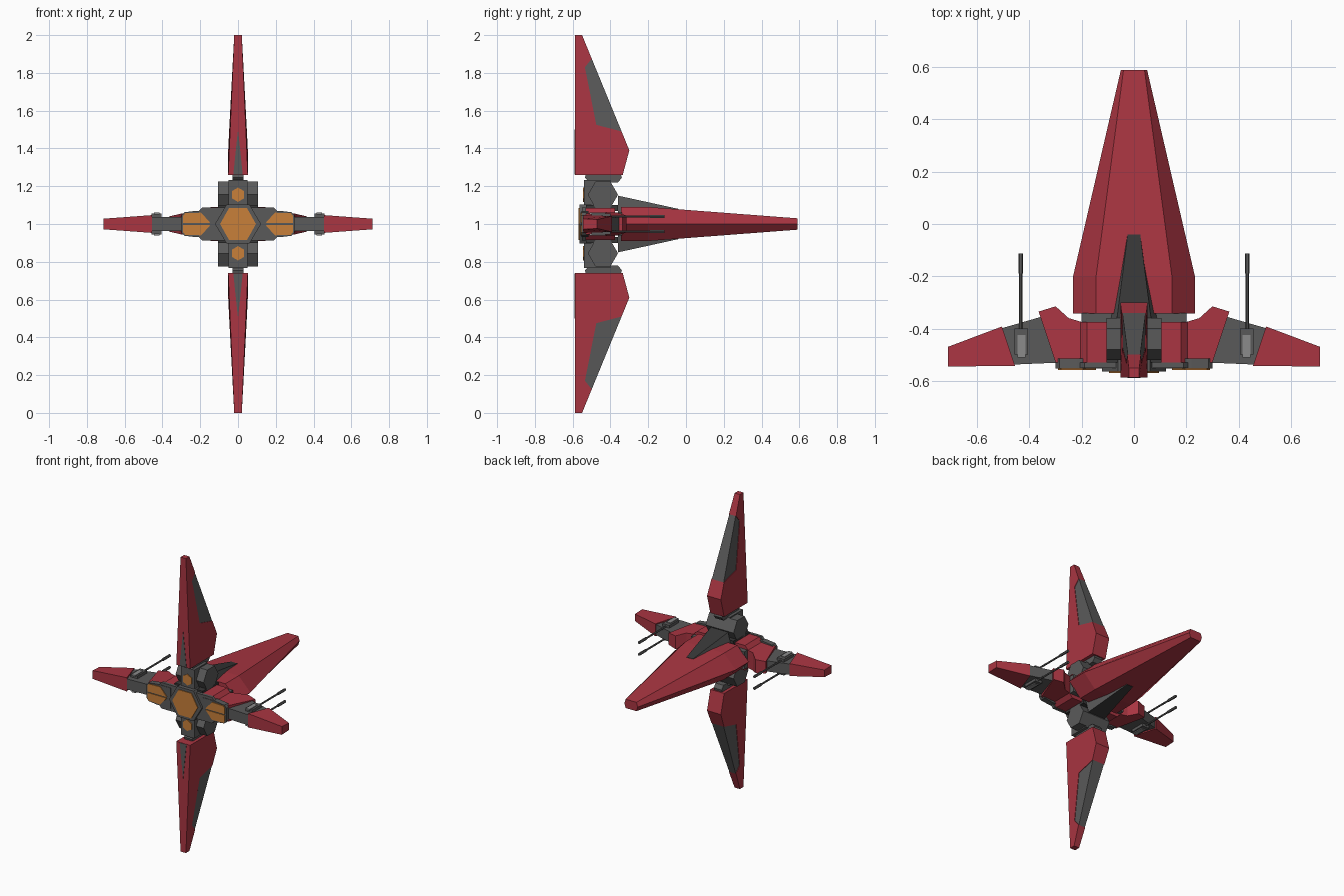
import bpy, bmesh, math

if "Cube" in bpy.data.objects:
    bpy.data.objects.remove(bpy.data.objects["Cube"])


def material(name, rgb):
    m = bpy.data.materials.new(name)
    m.diffuse_color = (*rgb, 1)
    m.use_nodes = True
    m.node_tree.nodes["Principled BSDF"].inputs["Base Color"].default_value = m.diffuse_color
    return m


RED = material("hull red", (0.40, 0.036, 0.054))
GRAY = material("mid gray", (0.102, 0.102, 0.102))
DARK = material("dark gray", (0.038, 0.038, 0.038))
ORANGE = material("engine orange", (0.58, 0.216, 0.042))
LIGHT = material("light gray", (0.26, 0.26, 0.26))


def loft(name, rings, mat, sx=1, sz=1):
    """Closed skin through rings of points; z is measured from the ship's axis."""
    bm = bmesh.new()
    vs = [[bm.verts.new((sx * x, y, 1 + sz * z)) for x, y, z in r] for r in rings]
    n = len(vs[0])
    for a, b in zip(vs, vs[1:]):
        for i in range(n):
            j = (i + 1) % n
            bm.faces.new((a[i], a[j], b[j], b[i]))
    bm.faces.new(vs[0])
    bm.faces.new(vs[-1])
    bmesh.ops.recalc_face_normals(bm, faces=bm.faces)
    me = bpy.data.meshes.new(name)
    bm.to_mesh(me)
    bm.free()
    me.materials.append(mat)
    ob = bpy.data.objects.new(name, me)
    bpy.context.collection.objects.link(ob)
    return ob


def place(axis, a, b, d):
    return {"x": (d, a, b), "y": (a, d, b), "z": (a, b, d)}[axis]


def prism(name, poly, lo, hi, axis, mat, sx=1, sz=1):
    """Extrude a 2D outline from lo to hi along an axis."""
    return loft(name, [[place(axis, a, b, d) for a, b in poly] for d in (lo, hi)], mat, sx, sz)


def slab(name, pts, axis, mat, sx=1, sz=1, shift=0):
    """Outline whose points carry their own half thickness."""
    rings = [[place(axis, a, b + shift, s * h) for a, b, h in pts] for s in (-1, 1)]
    return loft(name, rings, mat, sx, sz)


def box(name, x0, x1, y0, y1, z0, z1, mat, sx=1, sz=1):
    return prism(name, [(x0, y0), (x1, y0), (x1, y1), (x0, y1)], z0, z1, "z", mat, sx, sz)


def hexagon(r, ca=0, cb=0, sb=1.0):
    return [(ca + r * math.cos(math.pi * k / 3), cb + sb * r * math.sin(math.pi * k / 3))
            for k in range(6)]


def rod(name, x, z, r, y0, y1, mat, sx, sz):
    return prism(name, hexagon(r, x, z), y0, y1, "y", mat, sx, sz)


# Long pointed hull with a six-sided section
def hull_ring(y, w, t, h):
    return [(-w, y, 0), (-t, y, h), (t, y, h), (w, y, 0), (t, y, -h), (-t, y, -h)]


loft("hull", [hull_ring(0.59, 0.05, 0.04, 0.03), hull_ring(-0.2, 0.233, 0.145, 0.09),
              hull_ring(-0.343, 0.233, 0.145, 0.09)], RED)

# Rear body, engine plate and main engine
prism("rear_body", [(-.215, -.05), (-.18, -.085), (.18, -.085), (.215, -.05),
                    (.215, .05), (.18, .085), (-.18, .085), (-.215, .05)],
      -0.53, -0.375, "y", RED)
box("body_neck", -0.2, 0.2, -0.38, -0.34, -0.06, 0.06, GRAY)
prism("engine_plate", [(-.215, -.06), (-.19, -.088), (.19, -.088), (.215, -.06),
                       (.215, .06), (.19, .088), (-.19, .088), (-.215, .06)],
      -0.55, -0.53, "y", GRAY)
prism("engine_rim", hexagon(0.122, sb=0.97), -0.565, -0.50, "y", GRAY)
prism("engine_glow", hexagon(0.095, sb=1.03), -0.57, -0.56, "y", ORANGE)


def wing_half(z):
    """Half thickness of an upright wing at a height above the axis."""
    return 0.02 + 0.032 * min(1, (1 - z) / 0.6)


for sz, lvl in ((1, "upper"), (-1, "lower")):
    # Tapered ridge on the hull, dark on top and lighter on its flanks
    ridge = loft(lvl + "_ridge", [
        [(-.025, -.04, .05), (.025, -.04, .05), (.024, -.04, .08), (-.024, -.04, .08)],
        [(-.09, -.36, .05), (.09, -.36, .05), (.065, -.36, .15), (-.065, -.36, .15)]],
        DARK, sz=sz)
    ridge.data.materials.append(GRAY)
    for f in ridge.data.polygons:
        f.material_index = int(abs(f.normal.x) > 0.5)

    # Hub carrying the upright wing, with a small engine
    prism(lvl + "_hub", hexagon(0.08, -0.44, 0.155), -0.105, 0.105, "x", GRAY, sz=sz)
    box(lvl + "_hub_housing", -.05, .05, -.54, -.40, .085, .232, GRAY, sz=sz)
    prism(lvl + "_engine_glow", [(b, a) for a, b in hexagon(0.038, 0.155, 0)],
          -0.546, -0.538, "y", ORANGE, sz=sz)
    prism(lvl + "_wing_root", [(-.51, .22), (-.36, .22), (-.34, .245), (-.345, .265),
                               (-.53, .265), (-.535, .245)], -.03, .03, "x", GRAY, sz=sz)
    box(lvl + "_hub_foot", -.105, .105, -.53, -.36, .07, .10, DARK, sz=sz)

    # Upright wing: red blade with a notch filled by a gray panel
    blade = [(-.588, .26), (-.588, 1), (-.55, 1), (-.499, .875), (-.535, .83),
             (-.475, .525), (-.341, .49), (-.30, .39), (-.335, .26)]
    slab(lvl + "_wing", [(y, z, wing_half(z)) for y, z in blade], "x", RED, sz=sz)
    slab(lvl + "_wing_panel", [(y, z, wing_half(z) - 0.003) for y, z in blade[3:7]],
         "x", GRAY, sz=sz)
    prism(lvl + "_wing_stripe", [(-.025, .262), (.025, .262), (0, .5)],
          -0.59, -0.587, "y", GRAY, sz=sz)

for sx, side in ((1, "right"), (-1, "left")):
    # Side nacelle with two glowing panels
    prism(side + "_nacelle", [(.12, -.07), (.22, -.07), (.285, -.062), (.3, -.045),
                              (.3, .045), (.285, .062), (.22, .07), (.12, .07)],
          -0.553, -0.515, "y", GRAY, sx)
    # Side wing: red collar, gray middle and red tip
    slab(side + "_wing_collar", [(.20, -.375, .06), (.25, -.36, .06), (.30, -.315, .045),
                                 (.365, -.335, .04), (.30, -.53, .055), (.20, -.52, .06)],
         "z", RED, sx)
    slab(side + "_wing_middle", [(.30, -.37, .036), (.355, -.355, .036), (.51, -.40, .036),
                                 (.47, -.538, .036), (.28, -.53, .036)], "z", GRAY, sx)
    slab(side + "_wing_tip", [(.505, -.392, .042), (.712, -.47, .024), (.712, -.545, .028),
                              (.455, -.543, .047)], "z", RED, sx)
    for sz, lvl in ((1, "upper"), (-1, "lower")):
        tag = side + "_" + lvl
        prism(tag + "_nacelle_glow", [(.145, .004), (.195, .06), (.28, .057), (.29, .045),
                                      (.29, .004)], -0.558, -0.55, "y", ORANGE, sx, sz)
        # Twin guns above and below the wing
        box(tag + "_gun_mount", .405, .457, -.50, -.40, .03, .055, GRAY, sx, sz)
        box(tag + "_gun_plate", .415, .445, -.51, -.425, .05, .06, LIGHT, sx, sz)
        rod(tag + "_gun_barrel", .433, .04, .006, -.42, -.19, GRAY, sx, sz)
        rod(tag + "_gun_muzzle", .433, .04, .009, -.19, -.113, GRAY, sx, sz)
